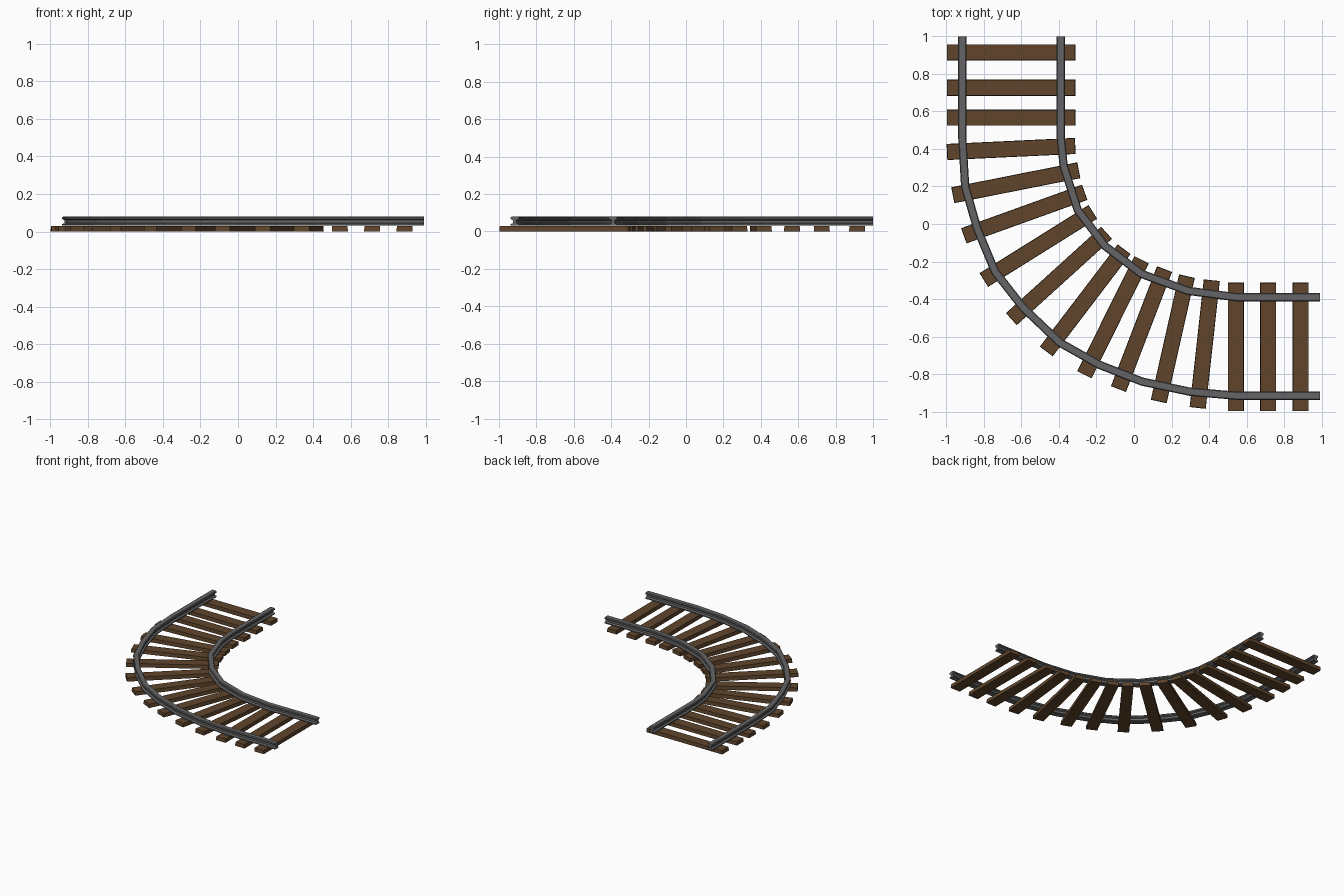
import bpy
import bmesh
import math
from mathutils import Vector, Matrix

default_cube = bpy.data.objects.get("Cube")
if default_cube:
    bpy.data.objects.remove(default_cube, do_unlink=True)


def make_material(name, color):
    material = bpy.data.materials.new(name)
    material.use_nodes = True
    material.diffuse_color = color
    material.node_tree.nodes["Principled BSDF"].inputs["Base Color"].default_value = color
    return material


def add_object(name, bm, material):
    bmesh.ops.recalc_face_normals(bm, faces=bm.faces)
    mesh = bpy.data.meshes.new(name)
    bm.to_mesh(mesh)
    bm.free()
    mesh.materials.append(material)
    part = bpy.data.objects.new(name, mesh)
    bpy.context.collection.objects.link(part)
    return part


def sweep_rail(name, path, profile, material):
    """Sweep a closed profile (side, height) along a flat path with mitred corners."""
    points = [Vector(p) for p in path]
    bm = bmesh.new()
    rings = []
    for i, point in enumerate(points):
        before = (point - points[i - 1]).normalized() if i > 0 else None
        after = (points[i + 1] - point).normalized() if i < len(points) - 1 else None
        before, after = before or after, after or before
        tangent = (before + after).normalized()
        side = Vector((-tangent.y, tangent.x)) / tangent.dot(after)
        rings.append([bm.verts.new((*(point + side * s), z)) for s, z in profile])
    count = len(profile)
    for ring, following in zip(rings, rings[1:]):
        for k in range(count):
            n = (k + 1) % count
            bm.faces.new((ring[k], ring[n], following[n], following[k]))
    bm.faces.new(rings[0])
    bm.faces.new(rings[-1])
    return add_object(name, bm, material)


def add_sleeper(name, x, y, degrees, material):
    bm = bmesh.new()
    bmesh.ops.create_cube(bm, size=1)
    for v in bm.verts:
        # Top face is slightly narrower than the bottom
        inset = 0.004 if v.co.z > 0 else 0
        v.co.x *= SLEEPER_LENGTH - inset
        v.co.y *= SLEEPER_WIDTH - inset
        v.co.z = (v.co.z + 0.5) * SLEEPER_HEIGHT
    place = Matrix.Translation((x, y, 0)) @ Matrix.Rotation(math.radians(degrees), 4, "Z")
    bmesh.ops.transform(bm, matrix=place, verts=bm.verts)
    return add_object(name, bm, material)


wood = make_material("brown wood", (0.115, 0.06, 0.025, 1))
steel = make_material("grey steel", (0.13, 0.13, 0.135, 1))

SLEEPER_LENGTH, SLEEPER_WIDTH, SLEEPER_HEIGHT = 0.685, 0.086, 0.03
STRAIGHT = 0.655  # distance of the straight track's centre line from the middle

# Sleepers: straight lead-in, fan round the bend, straight lead-out
sleepers = [(-STRAIGHT, y, 0) for y in (0.915, 0.726, 0.567)]
sleepers += [
    (-0.655, 0.40, 2.7), (-0.63, 0.22, 11.2), (-0.585, 0.053, 19.8),
    (-0.51, -0.117, 32), (-0.40, -0.277, 42.2), (-0.26, -0.407, 52.7),
    (-0.112, -0.497, 63.6), (0.04, -0.56, 69), (0.207, -0.612, 77.3),
    (0.377, -0.64, 83.7),
]
sleepers += [(x, -STRAIGHT, 90) for x in (0.543, 0.715, 0.888)]
for number, (x, y, degrees) in enumerate(sleepers, 1):
    add_sleeper(f"sleeper_{number}", x, y, degrees, wood)

# Rail section: wide foot, thin web, chamfered head
half_profile = [
    (0.022, 0.031), (0.022, 0.039), (0.009, 0.045), (0.009, 0.06),
    (0.022, 0.066), (0.022, 0.075), (0.017, 0.081),
]
profile = half_profile + [(-s, z) for s, z in reversed(half_profile)]

# Rails
outer_path = [
    (-0.915, 1), (-0.915, 0.457), (-0.90, 0.20), (-0.835, -0.027),
    (-0.74, -0.255), (-0.59, -0.447), (-0.394, -0.633), (-0.186, -0.75),
    (0.043, -0.84), (0.298, -0.894), (0.543, -0.915), (0.992, -0.915),
]
inner_path = [
    (-0.39, 1), (-0.39, 0.457), (-0.375, 0.31), (-0.30, 0.075),
    (-0.155, -0.117), (0.04, -0.266), (0.287, -0.356), (0.543, -0.39),
    (0.992, -0.39),
]
sweep_rail("outer_rail", outer_path, profile, steel)
sweep_rail("inner_rail", inner_path, profile, steel)
